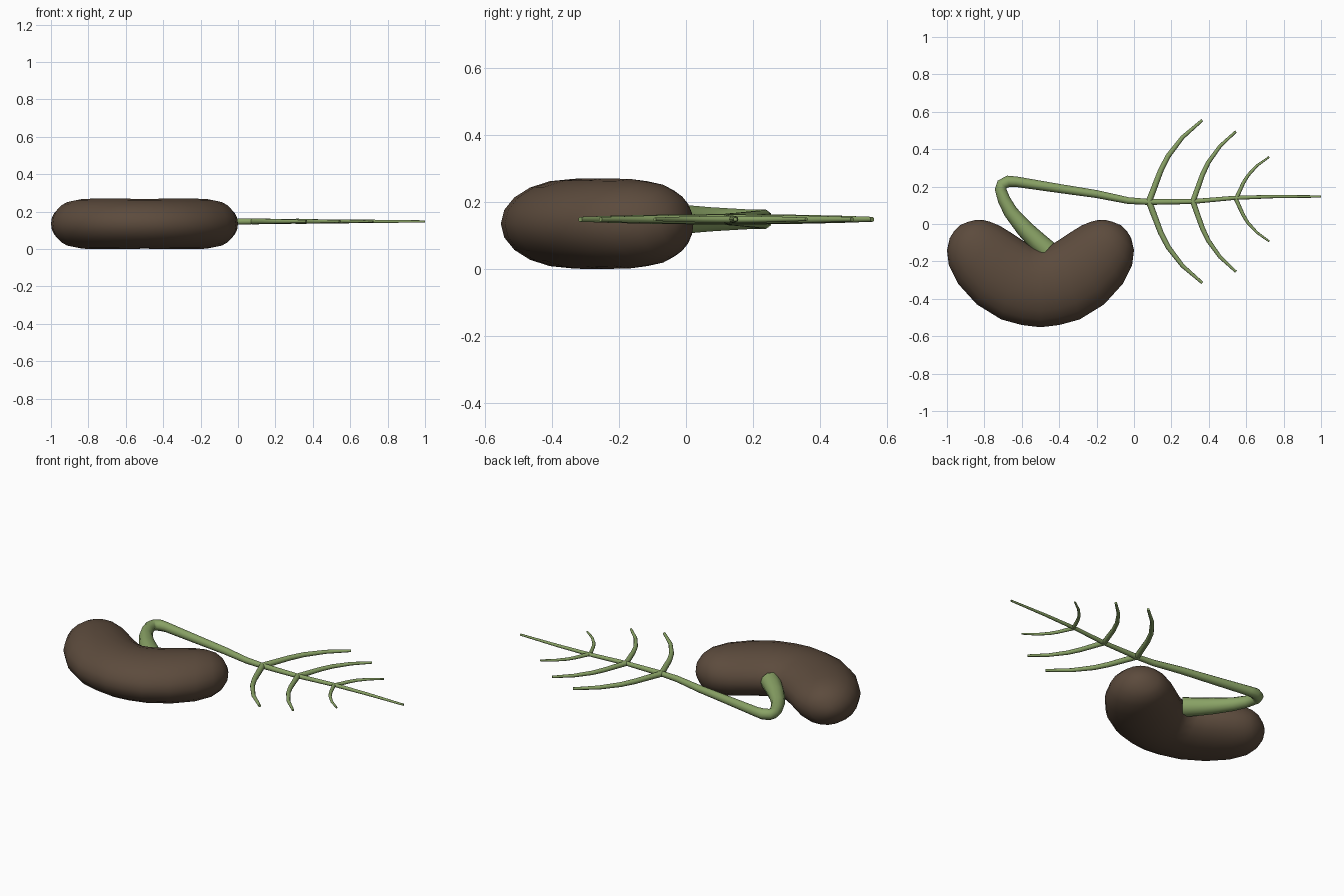
import bpy
import bmesh
from math import cos, sin, pi, radians

cube = bpy.data.objects.get("Cube")
if cube:
    bpy.data.objects.remove(cube, do_unlink=True)


def material(name, rgb):
    m = bpy.data.materials.new(name)
    m.use_nodes = True
    m.diffuse_color = (*rgb, 1)
    m.node_tree.nodes["Principled BSDF"].inputs["Base Color"].default_value = (*rgb, 1)
    return m


brown = material("bean brown", (0.107, 0.07, 0.046))
green = material("sprout green", (0.25, 0.36, 0.13))
BEAN_X, BEAN_Z, STEM_Z, SIDES = -0.5, 0.135, 0.148, 20


def smooth(obj):
    bpy.ops.object.select_all(action="DESELECT")
    obj.select_set(True)
    bpy.context.view_layer.objects.active = obj
    bpy.ops.object.shade_smooth_by_angle(angle=radians(60))


# Bean: elliptical rings from the middle to one lobe, mirrored to the other.
# Each ring: inner edge (x, y), outer edge (x, y), half height
rings = [
    ((0, -0.13), (0, -0.552), 0.133),
    ((0.05, -0.115), (0.1, -0.54), 0.134),
    ((0.10, -0.085), (0.21, -0.51), 0.135),
    ((0.16, -0.045), (0.34, -0.43), 0.135),
    ((0.22, -0.008), (0.44, -0.32), 0.133),
    ((0.27, 0.012), (0.49, -0.22), 0.122),
    ((0.31, 0.022), (0.5, -0.14), 0.1),
    ((0.345, 0.022), (0.485, -0.075), 0.07),
    ((0.385, 0.012), (0.46, -0.035), 0.035),
]
bm = bmesh.new()
for side in (1, -1):
    loops = []
    for (ix, iy), (ox, oy), h in rings:
        loop = []
        for k in range(SIDES):
            a = 2 * pi * k / SIDES
            t = (1 - cos(a)) / 2
            x, y = ix + (ox - ix) * t, iy + (oy - iy) * t
            loop.append(bm.verts.new((BEAN_X + side * x, y, BEAN_Z + h * sin(a))))
        loops.append(loop)
    for a, b in zip(loops, loops[1:]):
        for k in range(SIDES):
            n = (k + 1) % SIDES
            bm.faces.new((a[k], a[n], b[n], b[k]))
    tip = bm.verts.new((BEAN_X + side * 0.43, -0.006, BEAN_Z))
    for k in range(SIDES):
        bm.faces.new((loops[-1][k], loops[-1][(k + 1) % SIDES], tip))
bmesh.ops.remove_doubles(bm, verts=bm.verts, dist=0.0005)
bmesh.ops.recalc_face_normals(bm, faces=bm.faces)
mesh = bpy.data.meshes.new("bean")
bm.to_mesh(mesh)
bm.free()
bean = bpy.data.objects.new("bean", mesh)
bpy.context.collection.objects.link(bean)
mesh.materials.append(brown)
smooth(bean)


def tube(name, points):
    """Tapered round tube through (x, y, radius) points."""
    curve = bpy.data.curves.new(name, "CURVE")
    curve.dimensions = "3D"
    curve.bevel_depth = 1
    curve.bevel_resolution = 3
    curve.use_fill_caps = True
    spline = curve.splines.new("POLY")
    spline.points.add(len(points) - 1)
    for p, (x, y, r) in zip(spline.points, points):
        p.co = (x, y, STEM_Z, 1)
        p.radius = r
    curve.materials.append(green)
    obj = bpy.data.objects.new(name, curve)
    bpy.context.collection.objects.link(obj)
    bpy.ops.object.select_all(action="DESELECT")
    obj.select_set(True)
    bpy.context.view_layer.objects.active = obj
    bpy.ops.object.convert(target="MESH")
    smooth(bpy.context.object)


# Stem: thick at the notch, hooked, then tapering to the tip
tube("stem", [
    (-0.465, -0.14, 0.055), (-0.52, -0.09, 0.052), (-0.585, -0.025, 0.046),
    (-0.66, 0.065, 0.038), (-0.695, 0.13, 0.034), (-0.713, 0.185, 0.031),
    (-0.705, 0.212, 0.031), (-0.672, 0.228, 0.031), (-0.63, 0.226, 0.028),
    (-0.4, 0.19, 0.024), (-0.2, 0.16, 0.021), (-0.03, 0.125, 0.018),
    (0.08, 0.118, 0.016), (0.31, 0.12, 0.013), (0.54, 0.14, 0.011),
    (0.75, 0.147, 0.009), (1.0, 0.147, 0.006),
])

# Leaflets: three curved pairs, each smaller towards the tip
arc = [(0, 0), (0.11, 0.19), (0.22, 0.38), (0.36, 0.56), (0.63, 0.79), (1, 1)]
pairs = [(0.08, 0.12, 0.285, 0.435, 0.017),
         (0.315, 0.12, 0.23, 0.375, 0.015),
         (0.545, 0.133, 0.178, 0.226, 0.011)]
for i, (x, y, length, reach, r) in enumerate(pairs, 1):
    for label, s in (("back", 1), ("front", -1)):
        tube(f"{label}_leaflet_{i}", [
            (x + u * length, y + s * v * reach, r * (1 - 0.55 * u)) for u, v in arc])
